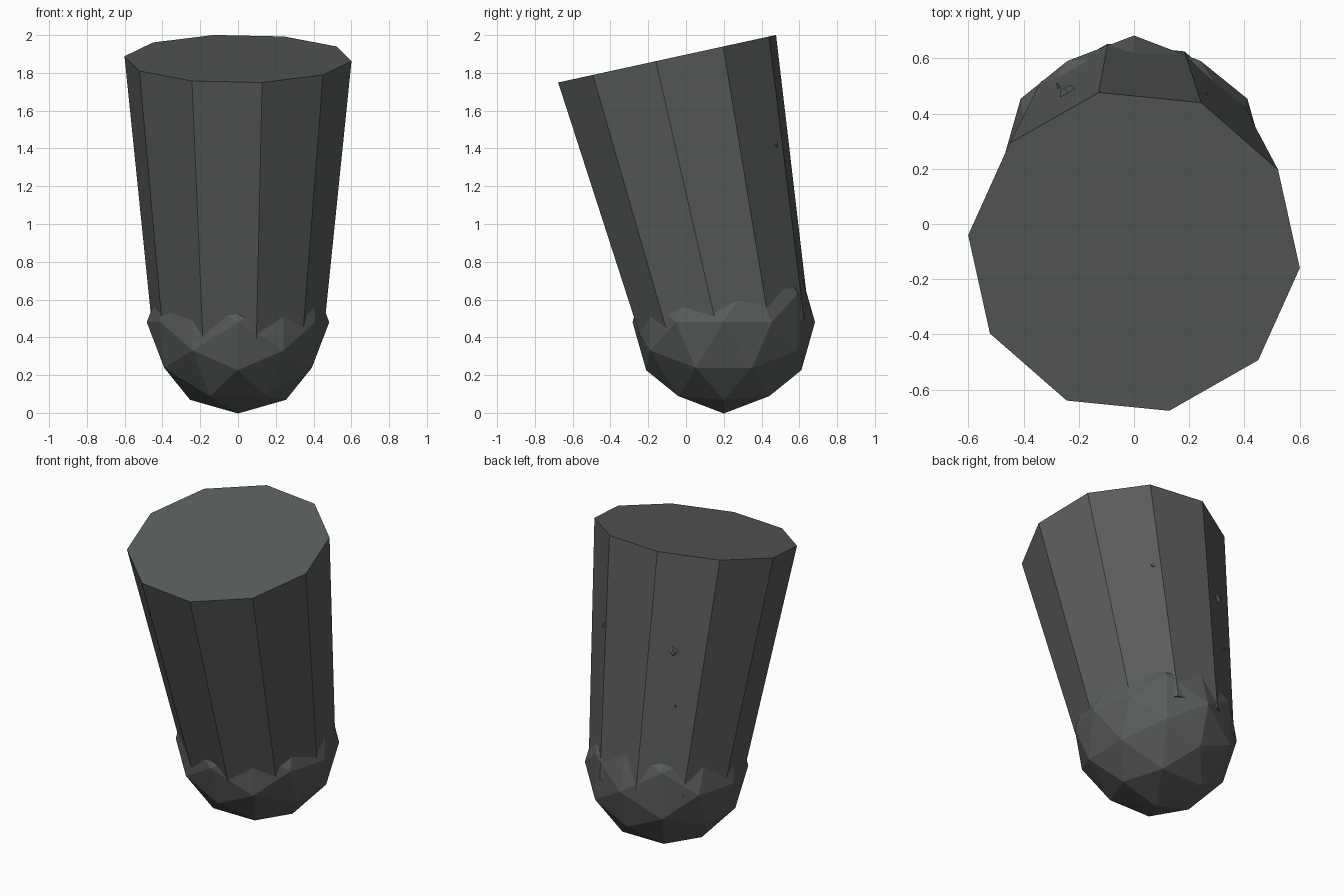
import bpy, bmesh, math
from mathutils import Matrix, Vector
from itertools import combinations

if "Cube" in bpy.data.objects:
    bpy.data.objects.remove(bpy.data.objects["Cube"])

mat = bpy.data.materials.new("dark_grey")
mat.diffuse_color = (0.1, 0.11, 0.105, 1)
mat.use_nodes = True
mat.node_tree.nodes["Principled BSDF"].inputs["Base Color"].default_value = mat.diffuse_color


def finish(name, bm):
    bmesh.ops.recalc_face_normals(bm, faces=bm.faces)
    mesh = bpy.data.meshes.new(name)
    bm.to_mesh(mesh)
    bm.free()
    mesh.materials.append(mat)
    obj = bpy.data.objects.new(name, mesh)
    bpy.context.collection.objects.link(obj)
    return obj


# Rounded base: icosphere standing on an edge midpoint
t = (1 + 5 ** 0.5) / 2
corners = []
for a in (-1, 1):
    for b in (-t, t):
        corners += [Vector((a, 0, b)), Vector((0, b, a)), Vector((b, a, 0))]
mids = [(p + q) / 2 for p, q in combinations(corners, 2) if (p - q).length < 2.1]
bm = bmesh.new()
for p in corners + mids:
    bm.verts.new(p.normalized() * 0.483)
bmesh.ops.convex_hull(bm, input=bm.verts)
base = finish("rounded_base", bm)
base.location = (0, 0.2, 0.48)

# Tapered ten-sided body, leaning forward
bm = bmesh.new()
rings = []
for r, z in ((0.453, -1.505), (0.604, 0)):
    angles = [math.radians(-5.8 + 36 * k) for k in range(10)]
    rings.append([bm.verts.new((r * math.cos(a), r * math.sin(a), z)) for a in angles])
for k in range(10):
    j = (k + 1) % 10
    bm.faces.new((rings[0][k], rings[0][j], rings[1][j], rings[1][k]))
bm.faces.new(rings[0])
bm.faces.new(rings[1])
body = finish("tapered_body", bm)
body.matrix_world = Matrix.Translation((0, -0.1, 1.875)) @ Matrix.Rotation(math.radians(12.3), 4, 'X')

# Tiny spikes poking through the back
for i, (tip, radius, length) in enumerate((((-0.25, 0.495, 1.38), 0.06, 0.07),
                                           ((0.26, 0.485, 1.42), 0.035, 0.06),
                                           ((-0.28, 0.51, 1.04), 0.012, 0.04))):
    bm = bmesh.new()
    bmesh.ops.create_cone(bm, cap_ends=True, segments=4, radius1=radius,
                          radius2=radius * 0.3, depth=length)
    spike = finish(f"back_spike_{i + 1}", bm)
    out = Vector((tip[0], tip[1], 0)).normalized()
    spike.rotation_euler = out.to_track_quat('Z', 'Y').to_euler()
    spike.location = Vector(tip) - out * length / 2
